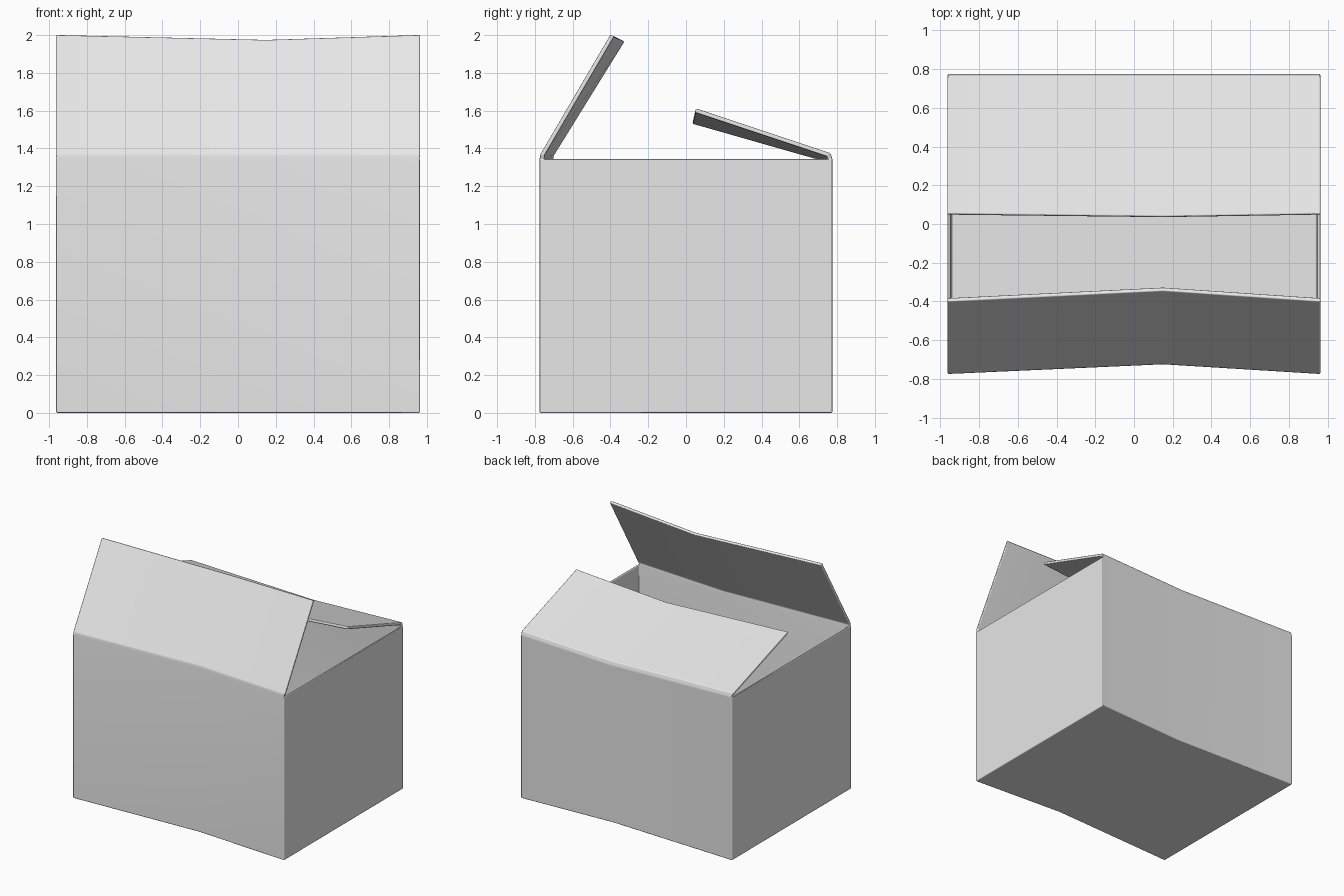
import bpy
import bmesh
import math

cube = bpy.data.objects.get("Cube")
if cube:
    bpy.data.objects.remove(cube, do_unlink=True)

# plain card colour
card = bpy.data.materials.new("light grey card")
card.use_nodes = True
card.diffuse_color = (0.8, 0.8, 0.8, 1)
card.node_tree.nodes["Principled BSDF"].inputs["Base Color"].default_value = (0.8, 0.8, 0.8, 1)

HALF_X = 0.963
BEND_X = 0.15      # where the long walls buckle inwards

# folded sheet in (y, z): front flap tip, down, across the floor, up, back flap tip
end_profile = [(-0.40, 2.003), (-0.772, 1.368), (-0.775, 1.345), (-0.775, 0),
               (0.775, 0), (0.775, 1.345), (0.765, 1.375), (0.053, 1.612)]
# how far the bend column moves from the end profile
bend_shift = [(0.055, -0.026), (0.05, 0), (0.05, 0), (0.05, 0),
              (-0.04, 0), (0, -0.03), (0, -0.03), (-0.013, -0.06)]
bend_profile = [(y + dy, z + dz) for (y, z), (dy, dz) in zip(end_profile, bend_shift)]

bm = bmesh.new()
columns = [[bm.verts.new((x, y, z)) for y, z in prof]
           for x, prof in ((-HALF_X, end_profile), (BEND_X, bend_profile), (HALF_X, end_profile))]

# front, floor, back and both flaps
for a, b in zip(columns, columns[1:]):
    for i in range(len(a) - 1):
        bm.faces.new((a[i], a[i + 1], b[i + 1], b[i]))
# side walls
for col in (columns[0], columns[2]):
    bm.faces.new(col[2:6])

bmesh.ops.recalc_face_normals(bm, faces=bm.faces)
# the floor must face down so that thickness grows inwards
floor = min(bm.faces, key=lambda f: f.calc_center_median().z)
if floor.normal.z > 0:
    bmesh.ops.reverse_faces(bm, faces=bm.faces)
for f in bm.faces:
    f.smooth = True

mesh = bpy.data.meshes.new("carton")
bm.to_mesh(mesh)
bm.free()
mesh.materials.append(card)
carton = bpy.data.objects.new("carton", mesh)
bpy.context.collection.objects.link(carton)

# card thickness
solid = carton.modifiers.new("thickness", 'SOLIDIFY')
solid.thickness = 0.022
solid.offset = -1
solid.use_even_offset = True

# soft folds and rims
bevel = carton.modifiers.new("soft edges", 'BEVEL')
bevel.width = 0.008
bevel.segments = 3
bevel.limit_method = 'ANGLE'
bevel.angle_limit = math.radians(14)
bevel.harden_normals = True
